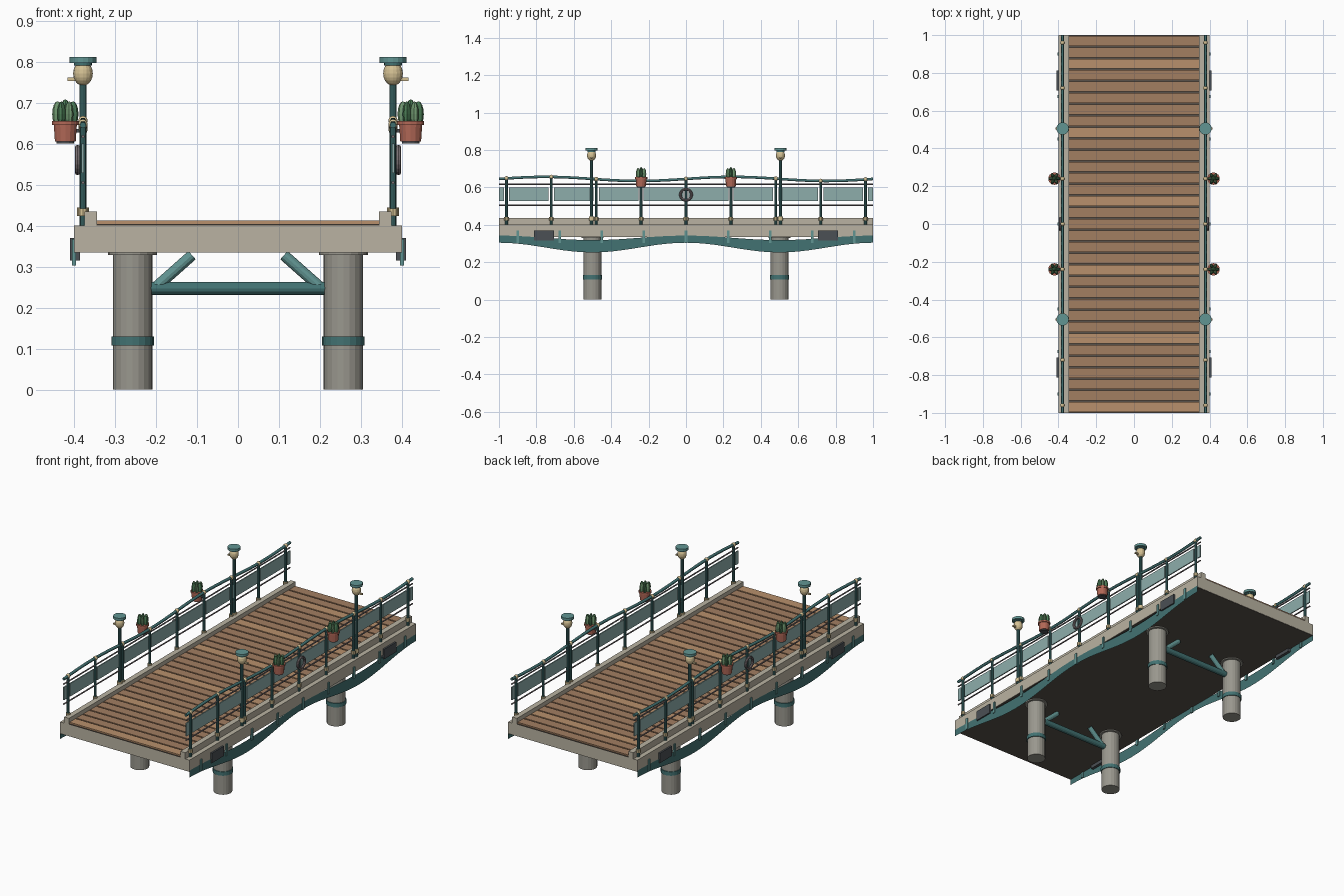
import bpy, math
from mathutils import Vector

if "Cube" in bpy.data.objects:
    bpy.data.objects.remove(bpy.data.objects["Cube"])

def mat(name, c):
    m = bpy.data.materials.new(name)
    m.diffuse_color = (*c, 1)
    m.use_nodes = True
    m.node_tree.nodes["Principled BSDF"].inputs["Base Color"].default_value = m.diffuse_color
    return m

CONC = mat("concrete", (.49, .45, .36))
STONE = mat("pillar_stone", (.32, .31, .27))
TEAL = mat("teal", (.055, .17, .17))
CAP = mat("light_teal", (.12, .30, .29))
GLASS = mat("glass", (.27, .42, .41))
WOOD = mat("wood", (.36, .21, .12))
WOOD2 = mat("light_wood", (.48, .28, .15))
DARK = mat("dark_metal", (.07, .08, .09))
GAP = mat("under_deck", (.10, .085, .07))
WIRE = mat("wire", (.2, .17, .18))
TAN = mat("tan", (.67, .54, .30))
POT = mat("terracotta", (.45, .14, .095))
GREEN = mat("cactus_green", (.07, .2, .09))
LGREEN = mat("cactus_light", (.16, .31, .16))

def finish(name, m):
    o = bpy.context.object
    o.name = name
    o.data.materials.append(m)
    return o

def box(name, lo, hi, m):
    lo, hi = Vector(lo), Vector(hi)
    bpy.ops.mesh.primitive_cube_add(size=1, location=(lo + hi) / 2)
    o = finish(name, m)
    o.scale = [abs(v) for v in hi - lo]
    return o

def rod(name, a, b, r, m, n=10, r2=None):
    a, b = Vector(a), Vector(b)
    d = b - a
    bpy.ops.mesh.primitive_cone_add(vertices=n, radius1=r, radius2=r if r2 is None else r2,
        depth=d.length, location=(a + b) / 2, rotation=d.to_track_quat('Z', 'Y').to_euler())
    return finish(name, m)

def ball(name, p, s, m, n=10, k=6):
    bpy.ops.mesh.primitive_uv_sphere_add(segments=n, ring_count=k, radius=1, location=p)
    o = finish(name, m)
    o.scale = s
    return o

def rail_z(y):
    return .645 + .011 * math.sin(2 * math.pi * y)

# deck slab and planks
box("deck_slab", (-.4, -1, .335), (.4, 1, .4), CONC)
box("plank_bed", (-.345, -1, .4), (.345, 1, .404), GAP)
box("deck_soffit", (-.398, -.998, .334), (.398, .998, .336), GAP)
P = 2 / 33
for i in range(33):
    y = -1 + i * P
    box("plank", (-.345, y + .004, .402), (.345, y + P - .004, .412), WOOD if i % 6 else WOOD2)

# pillars, cross beams and braces
for y in (-.5, .5):
    for s in (-1, 1):
        x = .257 * s
        rod("pillar", (x, y, 0), (x, y, .336), .048, STONE, 20)
        rod("pillar_band", (x, y, .108), (x, y, .13), .052, TEAL, 20)
        rod("pillar_head", (x, y, .328), (x, y, .336), .06, STONE, 20)
        rod("brace", (.2 * s, y, .25), (.112 * s, y, .328), .0135, CAP, 12)
    rod("cross_beam", (-.213, y, .247), (.213, y, .247), .016, TEAL, 12)

for s in (-1, 1):
    X = .378 * s
    box("curb", (.344 * s, -1, .4), (.374 * s, 1, .435), CONC)

    # wavy fascia ribbon
    verts, N = [], 40
    for i in range(N + 1):
        y = -1 + 2 * i / N
        w = (1 - math.cos(2 * math.pi * y)) / 2
        verts += [(.401 * s, y, .342 - .024 * w), (.401 * s, y, .304 - .052 * w)]
    me = bpy.data.meshes.new("fascia")
    me.from_pydata(verts, [], [(2*i, 2*i + 1, 2*i + 3, 2*i + 2) for i in range(N)])
    me.materials.append(TEAL)
    bpy.context.collection.objects.link(bpy.data.objects.new("wavy_fascia", me))
    for i in range(9):
        y = -.9 + .225 * i
        box("fascia_clip", (.395 * s, y - .007, .303), (.405 * s, y + .007, .368), CAP)
    for y in (-.76, .76):
        box("side_box", (.385 * s, y - .053, .315), (.409 * s, y + .053, .37), DARK)

    # wavy handrail
    cu = bpy.data.curves.new("handrail", 'CURVE')
    cu.dimensions = '3D'
    cu.bevel_depth = .008
    cu.bevel_resolution = 1
    cu.use_fill_caps = True
    sp = cu.splines.new('POLY')
    sp.points.add(N)
    for i, p in enumerate(sp.points):
        y = -1 + 2 * i / N
        p.co = (X, y, rail_z(y), 1)
    cu.materials.append(TEAL)
    bpy.context.collection.objects.link(bpy.data.objects.new("handrail", cu))

    # wires, posts and glass
    for z in (.617, .505):
        rod("rail_wire", (X, -1, z), (X, 1, z), .004, WIRE, 6)
    for i in range(9):
        y = -.96 + .24 * i
        rod("rail_post", (X, y, .4), (X, y, rail_z(y)), .0075, TEAL)
        rod("post_collar", (X, y, .424), (X, y, .442), .0125, TAN)
        ball("post_knob", (X, y, rail_z(y)), (.012,) * 3, TAN)
        if i < 8:
            box("glass_panel", (X - .003, y + .014, .528), (X + .003, y + .226, .6), GLASS)
    for e in (-1, 1):
        box("glass_end", (X - .003, e * .974, .528), (X + .003, e, .6), GLASS)

    # lamps
    for y in (-.505, .505):
        rod("lamp_post", (X, y, .4), (X, y, .75), .009, TEAL)
        rod("lamp_collar", (X, y, .423), (X, y, .444), .0145, TAN, 12)
        ball("lamp_globe", (X, y, .771), (.024, .024, .03), TAN, 16, 10)
        rod("lamp_neck", (X, y, .79), (X, y, .8), .022, TEAL, 16)
        rod("lamp_cap", (X, y, .797), (X, y, .811), .033, CAP, 16)
        box("lamp_spout", (X + .015 * s, y - .005, .753), (X + .038 * s, y + .005, .761), TAN)

    # cactus pots
    for y in (-.24, .24):
        x = .421 * s
        rod("pot_saucer", (x, y, .6), (x, y, .607), .022, DARK, 14)
        rod("pot", (x, y, .605), (x, y, .648), .026, POT, 14, .029)
        rod("pot_rim", (x, y, .645), (x, y, .655), .033, POT, 14)
        box("pot_arm", (X, y - .005, .627), (x, y + .005, .636), DARK)
        ball("cactus", (x, y, .672), (.013, .013, .036), GREEN, 8, 8)
        for k in range(6):
            a = k * math.pi / 3
            o = ball("cactus_lobe", (x + .019 * math.cos(a), y + .019 * math.sin(a), .672),
                     (.013, .009, .031), LGREEN if k % 2 else GREEN, 8, 8)
            o.rotation_euler = (0, 0, a)

    # life ring
    bpy.ops.mesh.primitive_torus_add(major_radius=.03, minor_radius=.007, major_segments=20,
        minor_segments=8, location=(.391 * s, 0, .56), rotation=(0, math.pi / 2, 0))
    finish("life_ring", WIRE)
